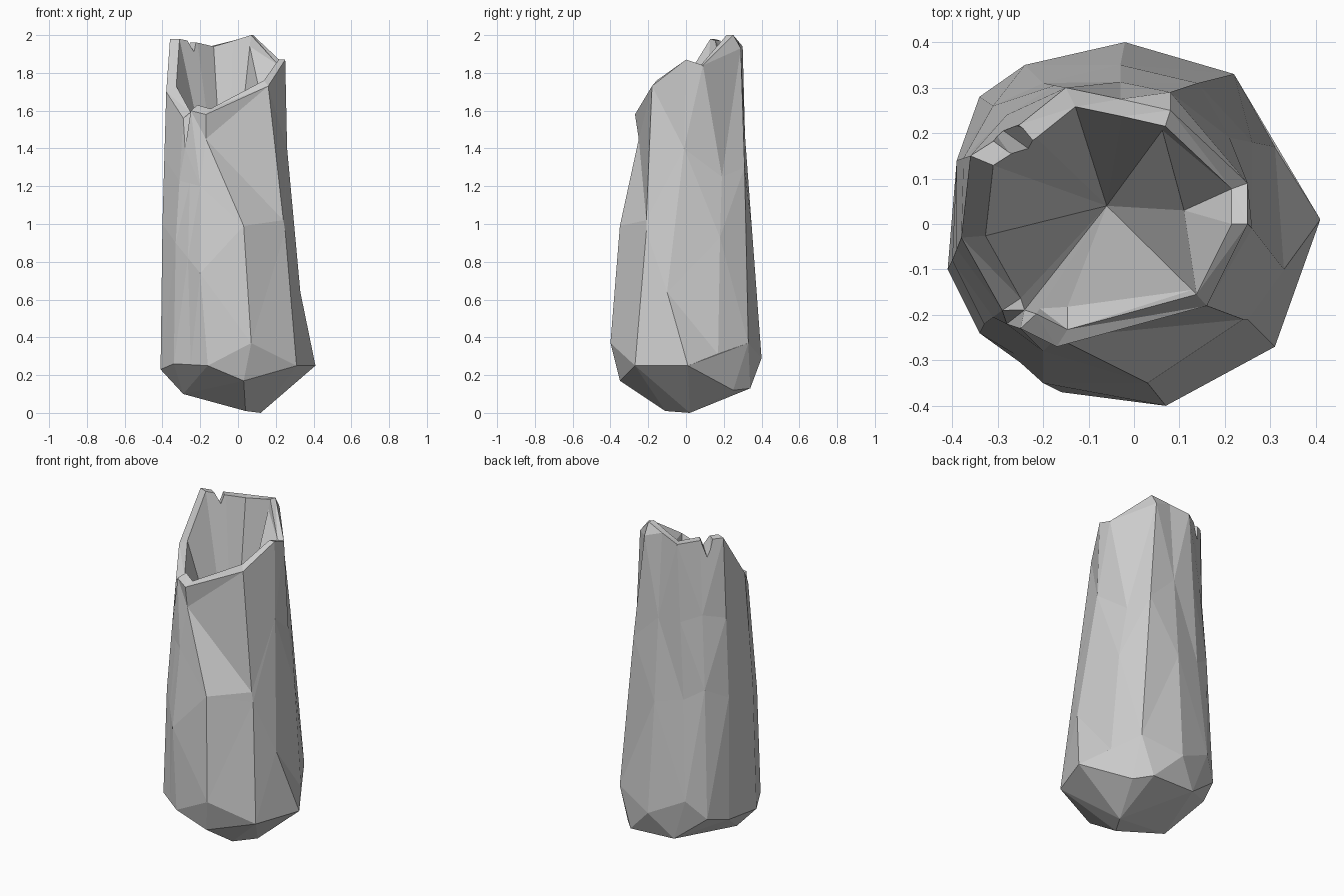
import bpy
import bmesh
from mathutils import Vector

# Remove the default cube only
default_cube = bpy.data.objects.get("Cube")
if default_cube:
    bpy.data.objects.remove(default_cube, do_unlink=True)

# One plain grey for the whole stump
stone = bpy.data.materials.new("plain_grey")
stone.use_nodes = True
grey = (0.6, 0.6, 0.6, 1)
stone.diffuse_color = grey
stone.node_tree.nodes["Principled BSDF"].inputs["Base Color"].default_value = grey


def finish(name, mesh_builder):
    """Turn a bmesh into a flat shaded, triangulated object."""
    bmesh.ops.triangulate(mesh_builder, faces=mesh_builder.faces[:])
    bmesh.ops.recalc_face_normals(mesh_builder, faces=mesh_builder.faces[:])
    mesh = bpy.data.meshes.new(name)
    mesh_builder.to_mesh(mesh)
    mesh_builder.free()
    mesh.materials.append(stone)
    obj = bpy.data.objects.new(name, mesh)
    bpy.context.scene.collection.objects.link(obj)
    return obj


def hull_object(name, corners):
    """Object wrapped tightly around a set of points."""
    builder = bmesh.new()
    for corner in corners:
        builder.verts.new(corner)
    bmesh.ops.convex_hull(builder, input=builder.verts[:])
    loose = [v for v in builder.verts if not v.link_faces]
    bmesh.ops.delete(builder, geom=loose, context="VERTS")
    return finish(name, builder)


def ridge(shoulder, waist, rim, neck=None):
    """Trunk ridge from foot to rim; the neck defaults to a straight run."""
    shoulder, waist, rim = Vector(shoulder), Vector(waist), Vector(rim)
    neck = Vector(neck) if neck else waist.lerp(rim, .5)
    return [shoulder, waist, neck, rim]


# Ridges anticlockwise from the front: shoulder, waist, rim, optional neck
ridges = [
    ridge((-.16, -.37, .25), (-.2, -.35, .74), (-.25, -.23, 1.6), (-.2, -.28, 1.2)),
    ridge((.07, -.4, .37), (.03, -.35, .99), (-.17, -.27, 1.58), (-.17, -.25, 1.45)),
    ridge((.31, -.27, .25), (.25, -.21, .96), (.16, -.18, 1.73), (.24, -.21, 1.02)),
    ridge((.41, .01, .25), (.33, -.1, .64), (.25, 0, 1.87), (.26, -.01, 1.4)),
    ridge((.31, .17, .31), (.26, .18, .93), (.25, .09, 1.84), (.21, .19, 1.25)),
    ridge((.22, .33, .37), (.14, .31, 1.3), (.08, .25, 2), (.08, .29, 1.93)),
    ridge((-.02, .4, .29), (-.03, .35, .96), (-.03, .275, 1.97)),
    ridge((-.24, .35, .4), (-.2, .31, 1), (-.15, .3, 1.94)),
    ridge((-.34, .28, .29), (-.31, .26, 1.07), (-.25, .22, 1.96)),
    ridge((-.39, .14, .25), (-.39, .14, 1), (-.36, .15, 1.98)),
    ridge((-.41, -.1, .23), (-.4, -.08, 1), (-.38, -.03, 1.7)),
    ridge((-.34, -.24, .26), (-.33, -.22, .9), (-.29, -.19, 1.56)),
]

# Chipped crack on the front face, between the last ridge and the first
front_crack = [a.lerp(b, .5) for a, b in zip(ridges[-1], ridges[0])]
front_crack[-1] = Vector((-.28, -.22, 1.4))
columns = ridges + [front_crack]

# Outer wall
bm = bmesh.new()
rings = [[bm.verts.new(column[level]) for column in columns] for level in range(4)]

# Rim thickness, higher on its inner edge along the low front
inner_rim = []
for column in columns:
    rim = column[-1]
    lift = .2 if column is front_crack else .03 if rim.z < 1.75 else 0
    inner_rim.append(bm.verts.new((rim.x * .86, rim.y * .86, rim.z + lift)))

# Deep pointed cavity, with sloping lips inside the front and the left rim
pit = bm.verts.new((-.06, .04, .8))
lip = []
for column, edge in zip(columns, inner_rim):
    if column is ridges[1]:
        spot = edge.co + Vector((0, .05, -.05))
    elif column in (ridges[3], ridges[4]):
        spot = Vector((.11, .03, 1.72))
    else:
        spot = edge.co.lerp(pit.co, .05)
    lip.append(bm.verts.new(spot))
rings += [inner_rim, lip]

count = len(columns)
for i in range(count):
    j = (i + 1) % count
    for low, high in zip(rings, rings[1:]):
        bm.faces.new((low[i], low[j], high[j], high[i]))
    bm.faces.new((lip[i], lip[j], pit))
bm.faces.new(rings[0][::-1])
bmesh.ops.remove_doubles(bm, verts=lip, dist=.001)
trunk = finish("hollow_trunk", bm)

# Wedge cutter for the notch in the back rim
across = Vector((.03, .04, 0))
wedge = []
for reach, depth in ((1.2, 1.82), (.75, 1.93)):
    tip = Vector((-.28 * reach, .2 * reach, depth))
    top = Vector((tip.x, tip.y, 2.06))
    wedge += [tip, top + across, top - across]
cutter = hull_object("notch_cutter", wedge)
cutter.hide_render = True
cutter.hide_viewport = True
notch = trunk.modifiers.new("back_notch", "BOOLEAN")
notch.operation = "DIFFERENCE"
notch.solver = "EXACT"
notch.object = cutter

# Faceted foot wrapped around the shoulder points and a few low points
low_points = [Vector(p) for p in (
    (.12, .02, 0), (.04, -.11, .01), (-.29, -.08, .1), (-.15, .33, .14),
    (.03, -.35, .17), (.22, .25, .12), (.14, .34, .13))]
hull_object("faceted_foot", [r[0] for r in ridges] + low_points)
